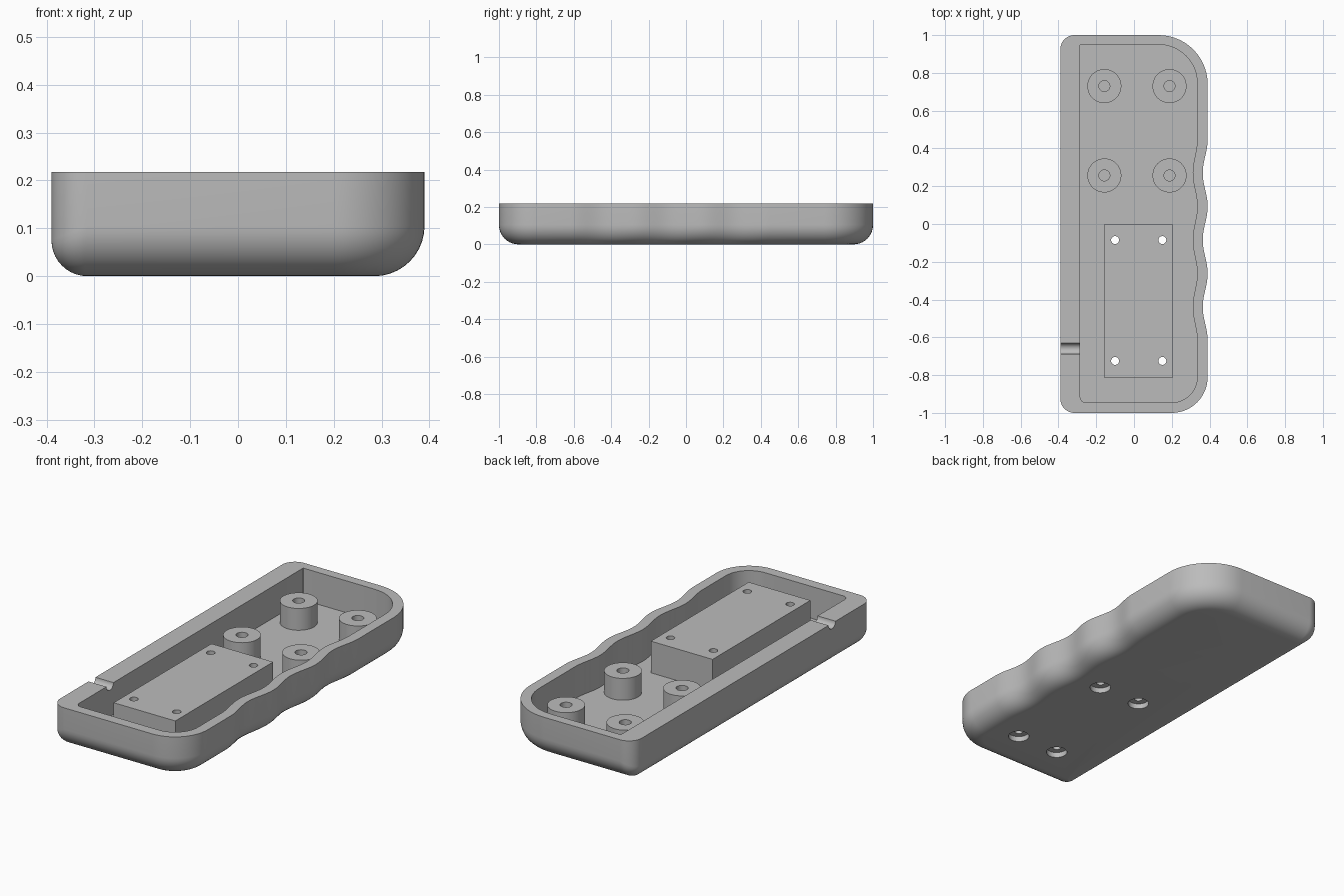
import bpy, bmesh, math

cube = bpy.data.objects.get("Cube")
if cube:
    bpy.data.objects.remove(cube, do_unlink=True)

HEIGHT, FLOOR, BOSS_TOP = 0.218, 0.05, 0.165
SCREWS = [(x, y) for x in (-0.10, 0.15) for y in (-0.085, -0.725)]
BOSSES = [(x, y) for x in (-0.157, 0.188) for y in (0.73, 0.257)]

grey = bpy.data.materials.new("plain grey")
grey.use_nodes = True
grey.diffuse_color = (0.5, 0.5, 0.5, 1)
grey.node_tree.nodes["Principled BSDF"].inputs["Base Color"].default_value = (0.5, 0.5, 0.5, 1)


def finish(bm, name):
    bmesh.ops.recalc_face_normals(bm, faces=bm.faces[:])
    mesh = bpy.data.meshes.new(name)
    bm.to_mesh(mesh)
    bm.free()
    mesh.materials.append(grey)
    ob = bpy.data.objects.new(name, mesh)
    bpy.context.collection.objects.link(ob)
    return ob


def activate(ob):
    bpy.ops.object.select_all(action='DESELECT')
    ob.select_set(True)
    bpy.context.view_layer.objects.active = ob


def smooth(ob):
    activate(ob)
    bpy.ops.object.shade_smooth_by_angle(angle=math.radians(35))


def loft(rings, name):
    """Skin a stack of equal-length rings and cap both ends."""
    bm = bmesh.new()
    rows = [[bm.verts.new(p) for p in ring] for ring in rings]
    n = len(rows[0])
    for a, b in zip(rows, rows[1:]):
        for i in range(n):
            j = (i + 1) % n
            bm.faces.new((a[i], a[j], b[j], b[i]))
    bm.faces.new(rows[0][::-1])
    bm.faces.new(rows[-1])
    return finish(bm, name)


def lathe(profile, center, name, n=48):
    cx, cy = center
    return loft([[(cx + r * math.cos(k * math.tau / n), cy + r * math.sin(k * math.tau / n), z)
                  for k in range(n)] for r, z in profile], name)


def box(x0, x1, y0, y1, z0, z1, name):
    return loft([[(x0, y0, z), (x1, y0, z), (x1, y1, z), (x0, y1, z)] for z in (z0, z1)], name)


def cut(ob, cutters):
    """Subtract each cutter and remove it afterwards."""
    activate(ob)
    for c in cutters:
        c.hide_render = True
        mod = ob.modifiers.new("cut", 'BOOLEAN')
        mod.operation, mod.solver, mod.object = 'DIFFERENCE', 'EXACT', c
        bpy.ops.object.modifier_apply(modifier=mod.name)
        bpy.data.objects.remove(c, do_unlink=True)


def outline(x0, x1, y0, y1, radii, wave):
    """Grip outline: four rounded corners, finger waves on the +x side.
    Gives (x, y, leftness) for each point."""
    corners = [(x0, y0, 1, 1), (x1, y0, -1, 1), (x1, y1, -1, -1), (x0, y1, 1, -1)]
    steps, pts = 14, []
    for k, ((cx, cy, sx, sy), r) in enumerate(zip(corners, radii)):
        r = max(r, 0.004)
        for i in range(steps + 1):
            a = math.pi + (k + i / steps) * math.pi / 2
            pts.append((cx + sx * r + r * math.cos(a), cy + sy * r + r * math.sin(a),
                        max(0.0, -math.cos(a))))
        if k == 1:
            for i in range(61):
                t = i / 60
                x = x1 - wave * (1 - math.cos(3 * math.tau * t)) / 2
                pts.append((x, -0.617 + 1.065 * t, 0.0))
    return pts


# Tray: rounded underside, outer wall, flat rim, inner wall and floor
R_LEFT, R_REST = 0.075, 0.105
rings = []
for s in range(11):
    t = math.pi / 2 * (1 - s / 10)
    dl, d = R_LEFT * (1 - math.cos(t)), R_REST * (1 - math.cos(t))
    loop = outline(-0.39 + dl, 0.39 - d, -1 + d, 1 - d,
                   (0.075 - dl, 0.19 - d, 0.26 - d, 0.075 - dl),
                   0.026 * (1 - 0.5 * d / R_REST))
    rings.append([(x, y, (R_REST + (R_LEFT - R_REST) * w) * (1 - math.sin(t))) for x, y, w in loop])
outer = outline(-0.39, 0.39, -1, 1, (0.075, 0.19, 0.26, 0.075), 0.026)
inner = outline(-0.285, 0.335, -0.945, 0.95, (0.03, 0.135, 0.205, 0.004), 0.024)
rings.append([(x, y, HEIGHT) for x, y, w in outer])
rings += [[(x, y, z) for x, y, w in inner] for z in (HEIGHT, FLOOR)]
tray = loft(rings, "tray")

# Screw holes with counterbores underneath, and the cable groove in the left rim
cutters = [lathe([(0.052, -0.05), (0.052, 0.028), (0.021, 0.028), (0.021, 0.3)], c, "screw_cutter", 32)
           for c in SCREWS]
groove = []
for x in (-0.45, -0.27):
    groove.append([(x, -0.66 + 0.029 * math.cos(k * math.tau / 32),
                    HEIGHT + 0.029 * math.sin(k * math.tau / 32)) for k in range(32)])
cutters.append(loft(groove, "groove_cutter"))
cut(tray, cutters)
smooth(tray)

# Raised mounting block, drilled through
block = box(-0.155, 0.205, -0.815, 0.0, FLOOR - 0.004, HEIGHT - 0.001, "mounting_block")
cut(block, [lathe([(0.021, -0.05), (0.021, 0.3)], c, "drill_cutter", 32) for c in SCREWS])
smooth(block)

# Four round standoffs with blind holes
for i, c in enumerate(BOSSES):
    smooth(lathe([(0.09, FLOOR - 0.004), (0.09, BOSS_TOP), (0.029, BOSS_TOP), (0.029, FLOOR)],
                 c, f"standoff_{i + 1}"))
